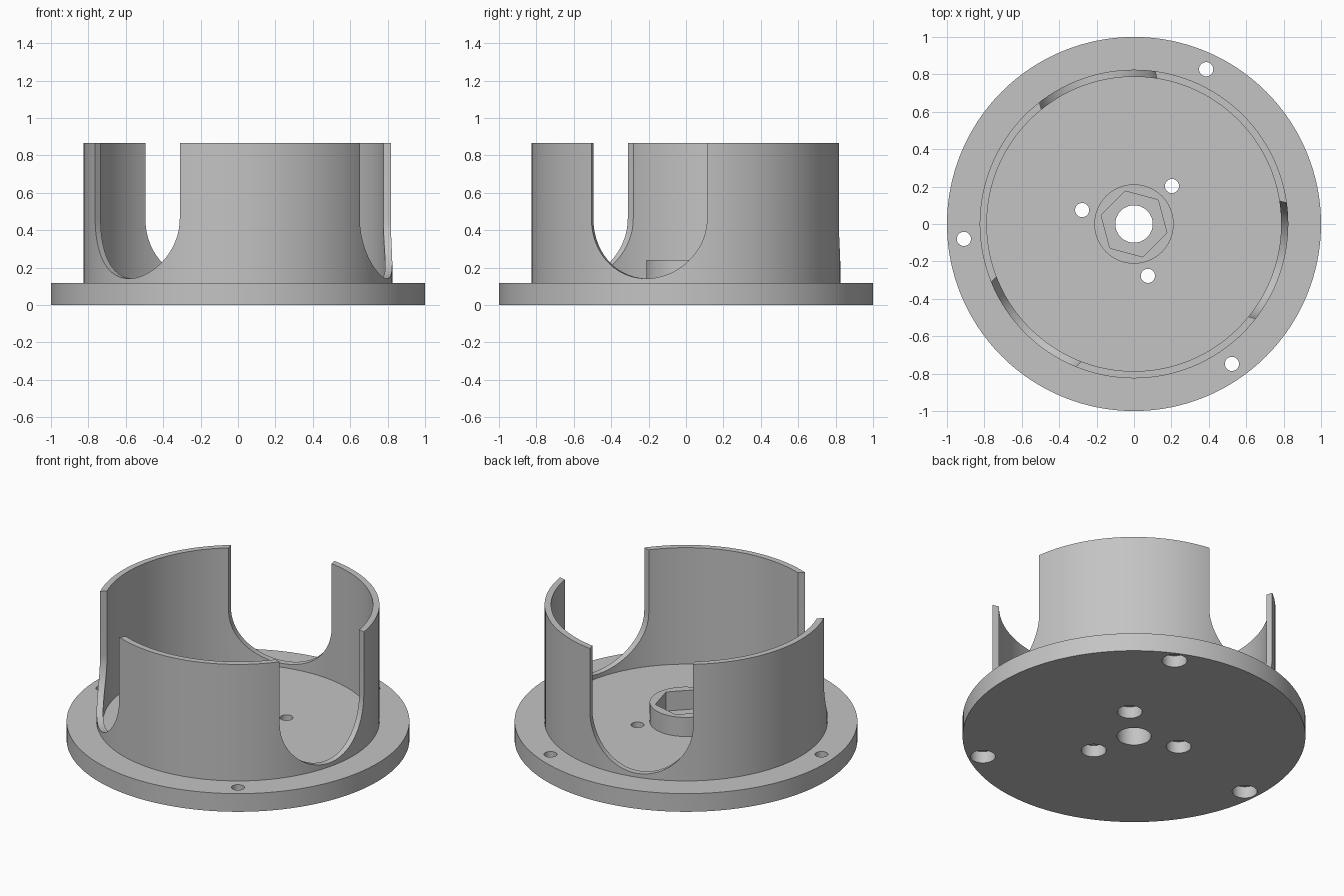
import bpy
import bmesh
from math import cos, sin, radians, pi
from mathutils import Matrix, Vector

if "Cube" in bpy.data.objects:
    bpy.data.objects.remove(bpy.data.objects["Cube"], do_unlink=True)

BASE_TOP = 0.117
WALL_TOP = 0.867

grey = bpy.data.materials.new("plain grey")
grey.use_nodes = True
colour = (0.55, 0.55, 0.55, 1)
grey.diffuse_color = colour
grey.node_tree.nodes["Principled BSDF"].inputs["Base Color"].default_value = colour


def ring(radius, sides, centre=(0, 0), start=0.0):
    return [(centre[0] + radius * cos(start + 2 * pi * i / sides),
             centre[1] + radius * sin(start + 2 * pi * i / sides)) for i in range(sides)]


def polar(radius, degrees):
    return radius * cos(radians(degrees)), radius * sin(radians(degrees))


def prism(name, outline, low, high, matrix=Matrix()):
    """Extrude a closed outline from low to high."""
    bm = bmesh.new()
    face = bm.faces.new([bm.verts.new((x, y, low)) for x, y in outline])
    top = bmesh.ops.extrude_face_region(bm, geom=[face])["geom"]
    verts = [v for v in top if isinstance(v, bmesh.types.BMVert)]
    bmesh.ops.translate(bm, verts=verts, vec=(0, 0, high - low))
    bmesh.ops.recalc_face_normals(bm, faces=bm.faces)
    bm.transform(matrix)
    mesh = bpy.data.meshes.new(name)
    bm.to_mesh(mesh)
    bm.free()
    mesh.materials.append(grey)
    obj = bpy.data.objects.new(name, mesh)
    bpy.context.collection.objects.link(obj)
    return obj


def cut(target, cutter):
    """Subtract the cutter, then discard it."""
    cutter.hide_render = True
    mod = target.modifiers.new("cut", "BOOLEAN")
    mod.operation = "DIFFERENCE"
    mod.solver = "EXACT"
    mod.object = cutter
    bpy.context.view_layer.objects.active = target
    bpy.ops.object.modifier_apply(modifier=mod.name)
    bpy.data.objects.remove(cutter, do_unlink=True)


# Base disc with centre bore and counterbored screw holes
base = prism("base_disc", ring(1, 128), 0, BASE_TOP)
cut(base, prism("bore_cutter", ring(0.1, 48), -0.1, 0.3))
for radius, first in ((0.913, 65), (0.287, 45)):
    for k in range(3):
        spot = polar(radius, first + 120 * k)
        cut(base, prism("screw_cutter", ring(0.038, 32, spot), -0.1, 0.3))
        cut(base, prism("counterbore_cutter", ring(0.073, 32, spot), -0.1, 0.075))

# Round wall with three U-shaped slots
wall = prism("slotted_wall", ring(0.825, 128), BASE_TOP, WALL_TOP)
cut(wall, prism("wall_cutter", ring(0.787, 128), -0.1, 1.2))
HALF, MIDDLE = 0.32, 0.462
u_shape = [(HALF * cos(a), MIDDLE + HALF * sin(a))
           for a in (pi + pi * i / 40 for i in range(41))]
u_shape += [(HALF, 1.2), (-HALF, 1.2)]
for angle in (-15, 105, 225):
    out = Vector((*polar(1, angle), 0))
    side = Vector((-out.y, out.x, 0))
    frame = Matrix((side, (0, 0, 1), out)).transposed().to_4x4()
    cut(wall, prism("slot_cutter", u_shape, 0.5, 1.1, frame))

# Centre boss with hexagonal pocket
boss = prism("hex_boss", ring(0.212, 64), BASE_TOP, 0.24)
cut(boss, prism("hex_cutter", ring(0.182, 6, start=radians(45)), -0.1, 0.5))

bpy.ops.object.select_all(action="DESELECT")
for part in (base, wall, boss):
    part.select_set(True)
bpy.context.view_layer.objects.active = base
bpy.ops.object.shade_smooth_by_angle(angle=radians(30))
